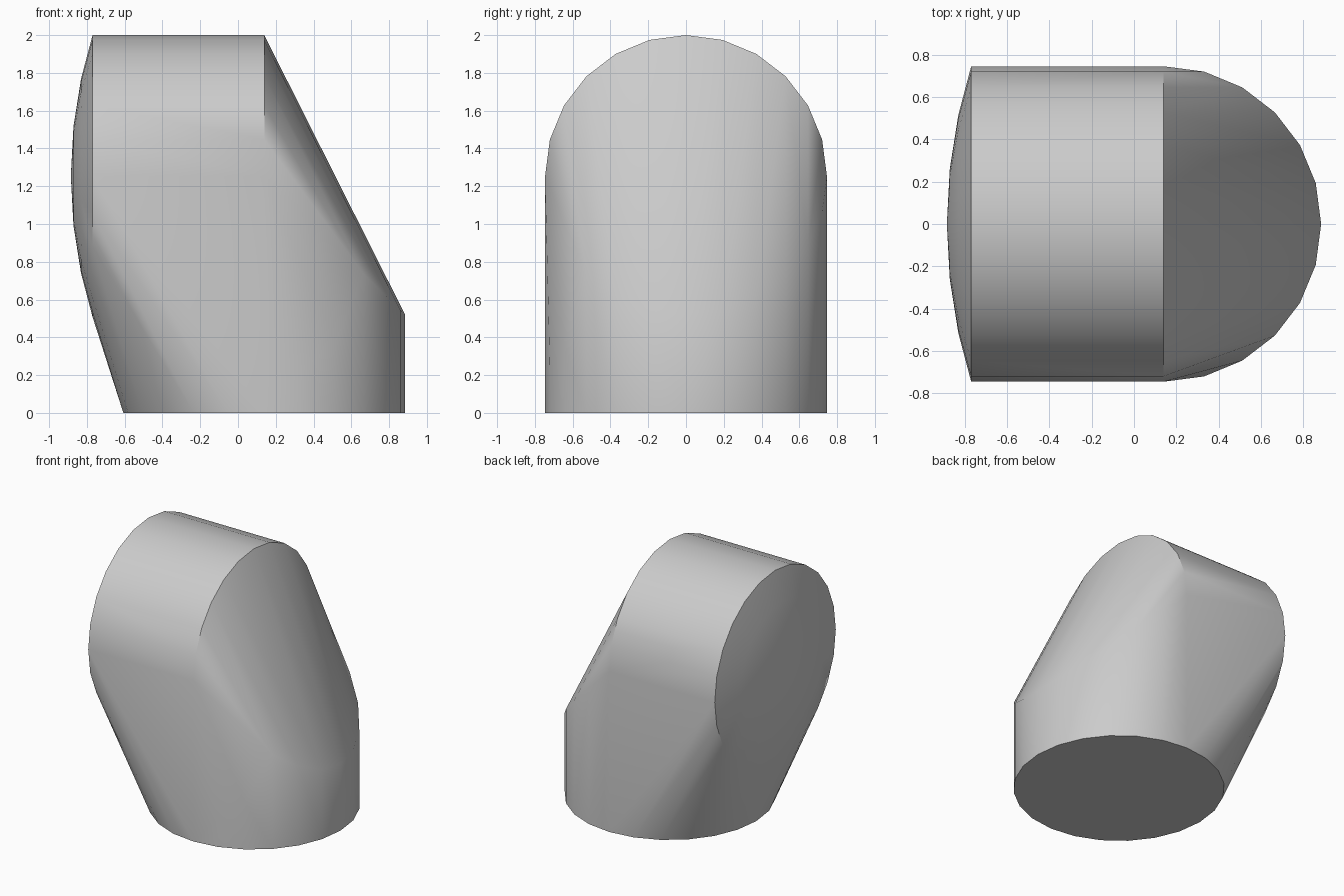
import bpy, bmesh
from math import sin, cos, radians, sqrt

old = bpy.data.objects.get("Cube")
if old:
    bpy.data.objects.remove(old, do_unlink=True)

R = 0.746                 # radius of barrel and base
CX = 0.139                # axis of the round base, end of the barrel
CZ = 2 - R                # axis height of the barrel
RIM = -0.77               # rim of the domed end
SAG = 0.115               # bulge of the domed end
SLOPE = 1.985             # fall of the sloping side
ANGLES = [radians(a) for a in range(0, 360, 15)]

points = []

# round base
points += [(CX + R * cos(a), R * sin(a), 0) for a in ANGLES]

# barrel: upper half of its open end
points += [(CX, R * cos(a), CZ + R * sin(a)) for a in ANGLES if sin(a) > -0.01]

# domed end in concentric rings
ball = (R * R + SAG * SAG) / (2 * SAG)
for r in (R, R * 0.69, R * 0.35, 0):
    x = RIM - SAG + ball - sqrt(ball * ball - r * r)
    points += [(x, r * cos(a), CZ + r * sin(a)) for a in ANGLES]

# lip where the sloping side meets the base wall
for a in ANGLES:
    if cos(a) > 0.01:
        y = R * sin(a)
        z = CZ + R * cos(a) * (1 - SLOPE)
        if y < -0.6:      # the lip dips on the front flank
            z = 0.22 + 0.8 * (R * cos(a) - 0.19)
        points.append((CX + R * cos(a), y, z))

# skin the sections together
bm = bmesh.new()
for p in points:
    bm.verts.new(p)
bmesh.ops.remove_doubles(bm, verts=bm.verts, dist=0.0005)
hull = bmesh.ops.convex_hull(bm, input=bm.verts)
loose = {g for g in hull["geom_interior"] + hull["geom_unused"]
         if isinstance(g, bmesh.types.BMVert)}
bmesh.ops.delete(bm, geom=list(loose), context="VERTS")
bmesh.ops.dissolve_limit(bm, angle_limit=radians(0.5), verts=bm.verts, edges=bm.edges)
bmesh.ops.recalc_face_normals(bm, faces=bm.faces)
mesh = bpy.data.meshes.new("elbow_body")
bm.to_mesh(mesh)
bm.free()

body = bpy.data.objects.new("elbow_body", mesh)
bpy.context.collection.objects.link(body)

# plain grey
grey = bpy.data.materials.new("grey")
grey.use_nodes = True
colour = (0.6, 0.6, 0.6, 1)
grey.diffuse_color = colour
grey.node_tree.nodes["Principled BSDF"].inputs["Base Color"].default_value = colour
mesh.materials.append(grey)

bpy.ops.object.select_all(action="DESELECT")
body.select_set(True)
bpy.context.view_layer.objects.active = body
bpy.ops.object.shade_smooth_by_angle(angle=radians(30))
